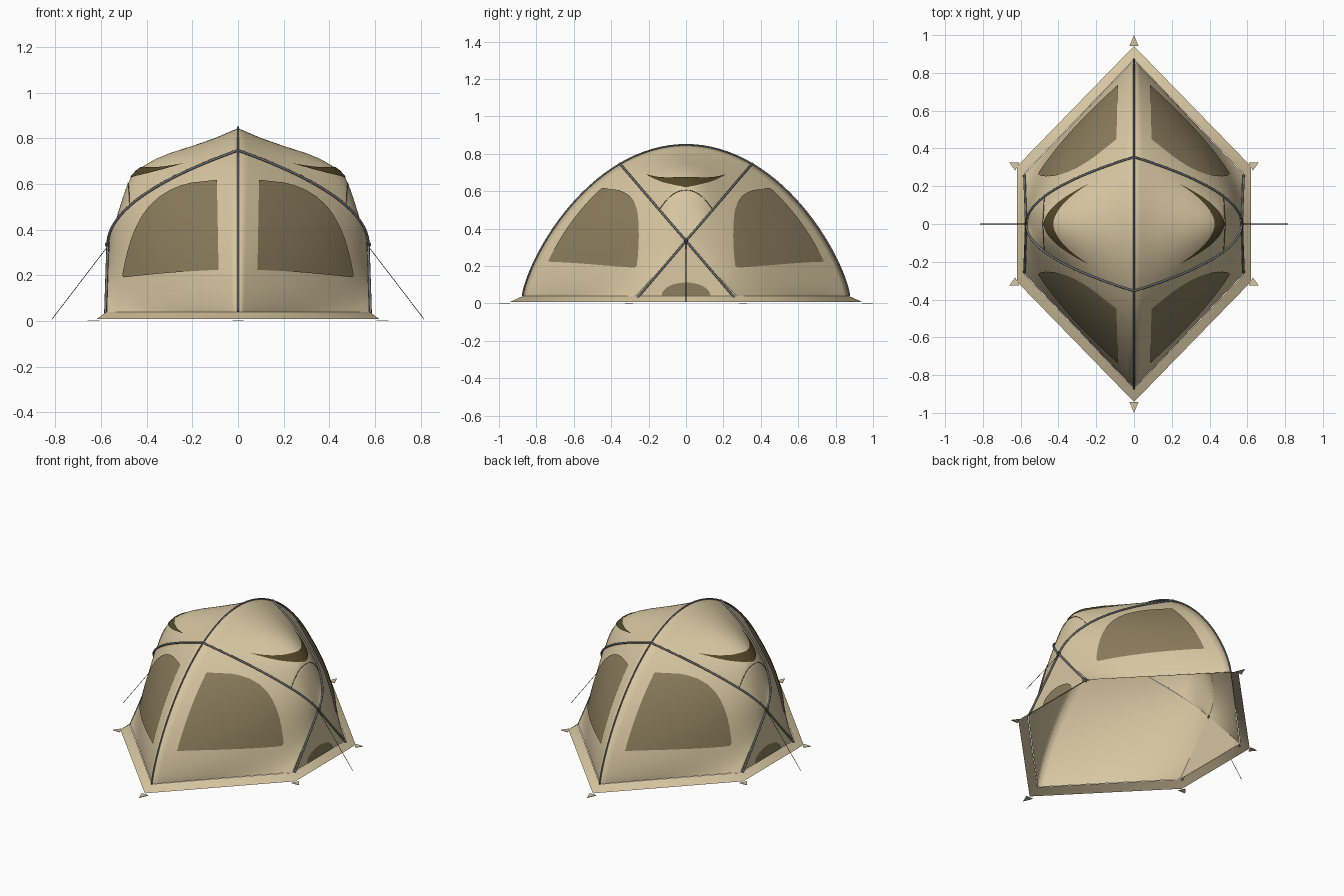
import bpy, bmesh, math
from mathutils import Vector
from mathutils.bvhtree import BVHTree

if "Cube" in bpy.data.objects:
    bpy.data.objects.remove(bpy.data.objects["Cube"])


def material(name, rgb):
    m = bpy.data.materials.new(name)
    m.diffuse_color = (*rgb, 1)
    m.use_nodes = True
    m.node_tree.nodes["Principled BSDF"].inputs["Base Color"].default_value = m.diffuse_color
    return m


CANVAS = material("sand canvas", (0.68, 0.565, 0.355))
MESH = material("olive mesh", (0.255, 0.2, 0.107))
VENT = material("dark brown vent", (0.085, 0.062, 0.022))
POLE = material("grey pole", (0.16, 0.175, 0.185))
CORD = material("dark cord", (0.04, 0.04, 0.04))

HUB = Vector((0.565, 0, 0.335))
CORNER = Vector((0.575, -0.27, 0.04))
RIDGE_Y, PEAK_Y = 0.87, 0.355


def finish(name, mesh, mat, axes=(True, True), angle=30):
    ob = bpy.data.objects.new(name, mesh)
    bpy.context.collection.objects.link(ob)
    mesh.materials.clear()
    mesh.materials.append(mat)
    bpy.ops.object.select_all(action='DESELECT')
    bpy.context.view_layer.objects.active = ob
    ob.select_set(True)
    bpy.ops.object.shade_smooth_by_angle(angle=math.radians(angle))
    if any(axes):
        mod = ob.modifiers.new("Mirror", 'MIRROR')
        mod.use_axis = (axes[0], axes[1], False)
        mod.merge_threshold = 0.0005
    return ob


def grid(name, rows, mat, outward, axes=(True, True)):
    """Sheet through rows of points, facing the outward direction."""
    bm = bmesh.new()
    vs = [[bm.verts.new(p) for p in row] for row in rows]
    for a, b in zip(vs, vs[1:]):
        for i in range(len(a) - 1):
            bm.faces.new((a[i], a[i + 1], b[i + 1], b[i]))
    bmesh.ops.remove_doubles(bm, verts=bm.verts, dist=0.0004)
    bm.normal_update()
    total = sum((f.normal * f.calc_area() for f in bm.faces), Vector())
    if total.dot(Vector(outward)) < 0:
        bmesh.ops.reverse_faces(bm, faces=bm.faces)
    bm.normal_update()
    tree = BVHTree.FromBMesh(bm)
    me = bpy.data.meshes.new(name)
    bm.to_mesh(me)
    bm.free()
    finish(name, me, mat, axes)
    return tree


def tube(name, pts, r, mat, axes=(True, True)):
    cu = bpy.data.curves.new(name, 'CURVE')
    cu.dimensions = '3D'
    cu.bevel_depth, cu.bevel_resolution, cu.use_fill_caps = r, 2, True
    sp = cu.splines.new('POLY')
    sp.points.add(len(pts) - 1)
    for p, co in zip(sp.points, pts):
        p.co = (*co, 1)
    tmp = bpy.data.objects.new("tmp", cu)
    bpy.context.collection.objects.link(tmp)
    me = bpy.data.meshes.new_from_object(tmp.evaluated_get(bpy.context.evaluated_depsgraph_get()))
    bpy.data.objects.remove(tmp)
    return finish(name, me, mat, axes, 50)


def drop(tree, origin, direction, lift=0.005):
    """Project a point along a direction onto a panel."""
    d = Vector(direction)
    hit, n, _, _ = tree.ray_cast(Vector(origin), d)
    if hit is None:
        hit, n, _, _ = tree.find_nearest(Vector(origin) + d * 1.5)
    return hit + (n if n.dot(d) < 0 else -n) * lift


def lerp_table(table, x):
    for (a, fa), (b, fb) in zip(table, table[1:]):
        if x <= b:
            return fa + (fb - fa) * (x - a) / (b - a)
    return table[-1][1]


# Frame curves
def ridge(a):
    return Vector((0, -RIDGE_Y * math.cos(a), 0.04 + 0.805 * math.sin(a) ** 1.5))


A_PEAK = math.acos(PEAK_Y / RIDGE_Y)
PEAK_Z = ridge(A_PEAK).z


def arch(s):
    y = PEAK_Y * (1 - s)
    return Vector((HUB.x * (1 - (1 - s) ** 2), -y, HUB.z + (PEAK_Z - HUB.z) * y / PEAK_Y))


def arch_pole(s):
    p = arch(s)
    f = p.x / HUB.x
    return p + Vector((f, 0, 1.15 - f)).normalized() * 0.006


# Front and back wall panels: patch between ridge, arch, leg and hem
N = 24
foot, peak = ridge(0), ridge(A_PEAK)
rows = []
for j in range(N + 1):
    v = j / N
    left, right = ridge(A_PEAK * v), CORNER.lerp(HUB, v)
    row = []
    for i in range(N + 1):
        u = i / N
        bottom, top = foot.lerp(CORNER, u), arch(u)
        bil = bottom.lerp(peak.lerp(HUB, u), v)
        row.append(left.lerp(right, u) + bottom.lerp(top, v) - bil)
    rows.append(row)
wall = grid("wall_panel", rows, CANVAS, (1, -1, 0.5))

# Triangular side panels
rows = []
for j in range(9):
    p = CORNER.lerp(HUB, j / 8)
    rows.append([Vector((p.x, p.y * (1 - i / 4), p.z)) for i in range(9)])
side = grid("side_panel", rows, CANVAS, (1, 0, 0), (True, False))

# Roof panel bulging over the two arches
profile = [(0, 0.845), (0.1, 0.802), (0.2, 0.767), (0.3, 0.735), (0.36, 0.71), (0.41, 0.682), (0.445, 0.655),
           (0.47, 0.627), (0.485, 0.597), (0.505, 0.54), (0.53, 0.46), (0.55, 0.39), (HUB.x, HUB.z)]
xs = sorted({round(a[0] + (b[0] - a[0]) * k / 3, 5) for a, b in zip(profile, profile[1:]) for k in range(4)})
rows = []
for x in xs:
    half = PEAK_Y * math.sqrt(max(0, 1 - x / HUB.x))
    edge = HUB.z + (PEAK_Z - HUB.z) * half / PEAK_Y
    mid = lerp_table(profile, x)
    rows.append([Vector((x, half * s / 12, edge + (mid - edge) * (1 - (s / 12) ** 2))) for s in range(-12, 13)])
roof = grid("roof_panel", rows, CANVAS, (0.3, 0, 1), (True, False))

# Mesh windows in the walls
edge_x = [(0.19, 0.498), (0.20, 0.503), (0.26, 0.491), (0.31, 0.479), (0.36, 0.464), (0.41, 0.444), (0.46, 0.417),
          (0.50, 0.387), (0.54, 0.345), (0.57, 0.298), (0.59, 0.252), (0.603, 0.205), (0.61, 0.16), (0.614, 0.105)]
rows = []
for j in range(41):
    z = 0.19 + 0.424 * j / 40
    xr = lerp_table(edge_x, z)
    row = []
    for i in range(17):
        x0 = 0.09 - 0.008 * (1 - j / 40)
        x = x0 + (xr - x0) * i / 16
        zz = z + 0.032 * (1 - (i / 16) ** 1.5) * (1 - j / 40)
        row.append(drop(wall, (x, -1.5, zz), (0, 1, 0)))
    rows.append(row)
grid("wall_window", rows, MESH, (1, -1, 0.5))

# Low half-round vents in the sides
rows = []
for k in range(17):
    a = math.pi * k / 16
    y = -0.13 * math.cos(a)
    rows.append([drop(side, (1.5, y, 0.042 + 0.07 * math.sin(a) * t / 3), (-1, 0, 0)) for t in range(4)])
grid("low_vent", rows, MESH, (1, 0, 0), (True, False))

# Crescent roof vents
rows = []
for k in range(-24, 25):
    f = abs(k / 24) ** 1.8
    y = 0.21 * k / 24
    inner, outer = 0.424 - 0.186 * f, 0.474 - 0.234 * f
    rows.append([drop(roof, (inner + (outer - inner) * t / 5, y, 1.5), (0, 0, -1)) for t in range(6)])
grid("crescent_vent", rows, VENT, (0.3, 0, 1), (True, False))

# Curved seam under each crescent
seam = []
for k in range(-14, 15):
    s = k / 14
    z = 0.505 + 0.1 * (1 - abs(s) ** 2.2)
    seam.append(drop(roof, (1.5, 0.138 * s, z), (-1, 0, 0), 0.002))
tube("vent_seam", seam, 0.0015, VENT, (True, False))

# Poles lying on the outside of the canvas
tube("ridge_pole", [ridge(math.pi * k / 60) * 1.004 for k in range(61)], 0.0045, POLE, (False, False))
tube("arch_pole", [arch_pole(k / 24) for k in range(25)], 0.0058, POLE)
tube("leg_pole", [HUB + Vector((0.006, 0, 0)), CORNER + Vector((0.006, 0.01, -0.01))], 0.0058, POLE)

# Pole hubs
bm = bmesh.new()
bmesh.ops.create_uvsphere(bm, u_segments=12, v_segments=8, radius=0.012)
bmesh.ops.translate(bm, verts=bm.verts, vec=HUB + Vector((0.006, 0, 0)))
me = bpy.data.meshes.new("pole_hub")
bm.to_mesh(me)
bm.free()
finish("pole_hub", me, CORD, (True, False))

# Guy lines
tube("guy_line", [HUB, (0.815, 0, 0.008)], 0.0014, CORD, (True, False))

# Ground skirt, sloping outward from the hem
inner = [(0, -0.872), (0.577, -0.272), (0.577, 0)]
outer = [(0, -0.942), (0.62, -0.305), (0.62, 0)]
grid("ground_skirt", [[(x, y, 0.04) for x, y in inner], [(x, y, 0.008) for x, y in outer]], CANVAS, (0.2, -0.2, 1))


# Flat corner pegs
def peg(name, corner, length, axes):
    c = Vector(corner)
    d = c.normalized()
    n = Vector((-d.y, d.x, 0))
    base, tip = c - d * 0.004, c + d * length
    bm = bmesh.new()
    pts = (base + n * 0.024, base - n * 0.024, tip)
    lo = [bm.verts.new((p.x, p.y, 0)) for p in pts]
    hi = [bm.verts.new((p.x, p.y, 0.003)) for p in pts]
    bm.faces.new(lo)
    bm.faces.new(hi)
    for i in range(3):
        bm.faces.new((lo[i], lo[i - 1], hi[i - 1], hi[i]))
    bmesh.ops.recalc_face_normals(bm, faces=bm.faces)
    me = bpy.data.meshes.new(name)
    bm.to_mesh(me)
    bm.free()
    finish(name, me, CANVAS, axes)


peg("end_peg", (0, -0.946, 0), 0.054, (False, True))
peg("corner_peg", (0.622, -0.306, 0), 0.042, (True, True))
